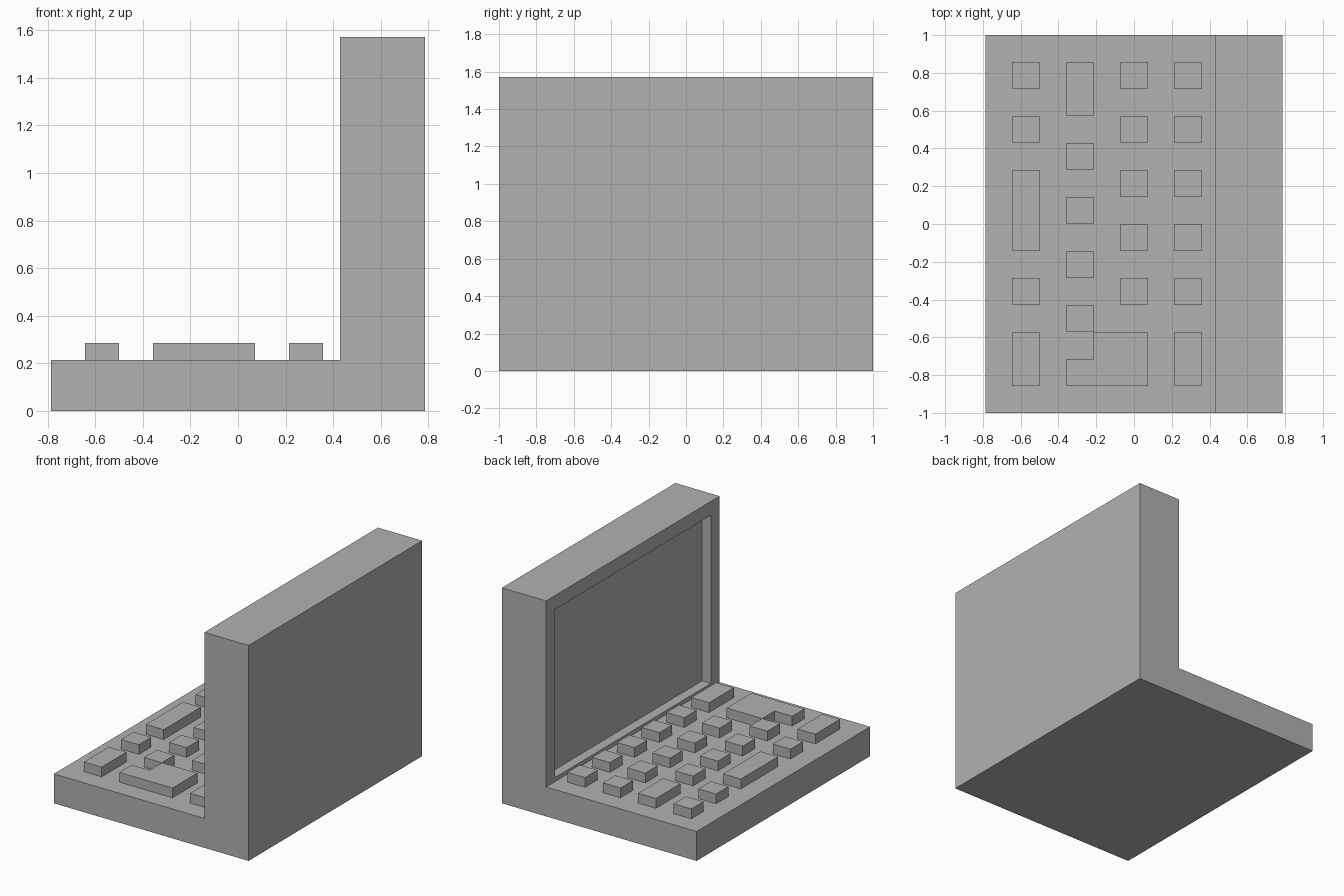
import bpy, bmesh
from mathutils import Vector

cube = bpy.data.objects.get("Cube")
if cube:
    bpy.data.objects.remove(cube)

U = 2 / 28            # modelling grid step
DECK, KEY_TOP = 3, 4  # heights in steps

grey = bpy.data.materials.new("plain_grey")
grey.use_nodes = True
colour = (0.445, 0.445, 0.445, 1)
grey.diffuse_color = colour
grey.node_tree.nodes["Principled BSDF"].inputs["Base Color"].default_value = colour


def prism(bm, outline, offset):
    """Close a flat outline and extrude it by an offset, in steps."""
    face = bm.faces.new([bm.verts.new(Vector(p) * U) for p in outline])
    out = bmesh.ops.extrude_face_region(bm, geom=[face], use_keep_orig=True)
    verts = [g for g in out["geom"] if isinstance(g, bmesh.types.BMVert)]
    bmesh.ops.translate(bm, verts=verts, vec=Vector(offset) * U)
    bmesh.ops.recalc_face_normals(bm, faces=bm.faces[:])


def finish(name, bm):
    mesh = bpy.data.meshes.new(name)
    bm.to_mesh(mesh)
    bm.free()
    mesh.materials.append(grey)
    obj = bpy.data.objects.new(name, mesh)
    bpy.context.collection.objects.link(obj)


# Body: L-shaped side profile extruded across the width
bm = bmesh.new()
profile = [(-11, 0), (11, 0), (11, 22), (6, 22), (6, DECK), (-11, DECK)]
prism(bm, [(x, -14, z) for x, z in profile], (0, 28, 0))

# Screen recess: inset the inner upright face, then push it back
screen = next(f for f in bm.faces
              if f.normal.x < -0.9 and abs(f.calc_center_median().x - 6 * U) < 0.01)
bmesh.ops.inset_region(bm, faces=[screen], thickness=2 * U)
for v in screen.verts:
    if v.co.z < 10 * U:
        v.co.z -= U       # narrower bezel at the bottom
bmesh.ops.inset_region(bm, faces=[screen], thickness=0, depth=0)
for v in screen.verts:
    v.co.x += U
finish("body_with_screen", bm)

# Rectangular keys: left edge of each row -> (start, length) along the row
rows = {
    -9: [(10, 2), (6, 2), (-2, 6), (-6, 2), (-12, 4)],
    -5: [(8, 4), (4, 2), (0, 2), (-4, 2), (-8, 2)],
    -1: [(10, 2), (6, 2), (2, 2), (-2, 2), (-6, 2)],
    3: [(10, 2), (6, 2), (2, 2), (-2, 2), (-6, 2), (-12, 4)],
}
for r, (x, keys) in enumerate(rows.items(), 1):
    for k, (y, length) in enumerate(keys, 1):
        bm = bmesh.new()
        prism(bm, [(x, y, DECK), (x + 2, y, DECK),
                   (x + 2, y + length, DECK), (x, y + length, DECK)],
              (0, 0, KEY_TOP - DECK))
        finish(f"key_row{r}_{k}", bm)

# L-shaped enter key
bm = bmesh.new()
corner = [(-5, -12), (1, -12), (1, -8), (-3, -8), (-3, -10), (-5, -10)]
prism(bm, [(x, y, DECK) for x, y in corner], (0, 0, KEY_TOP - DECK))
finish("enter_key", bm)
